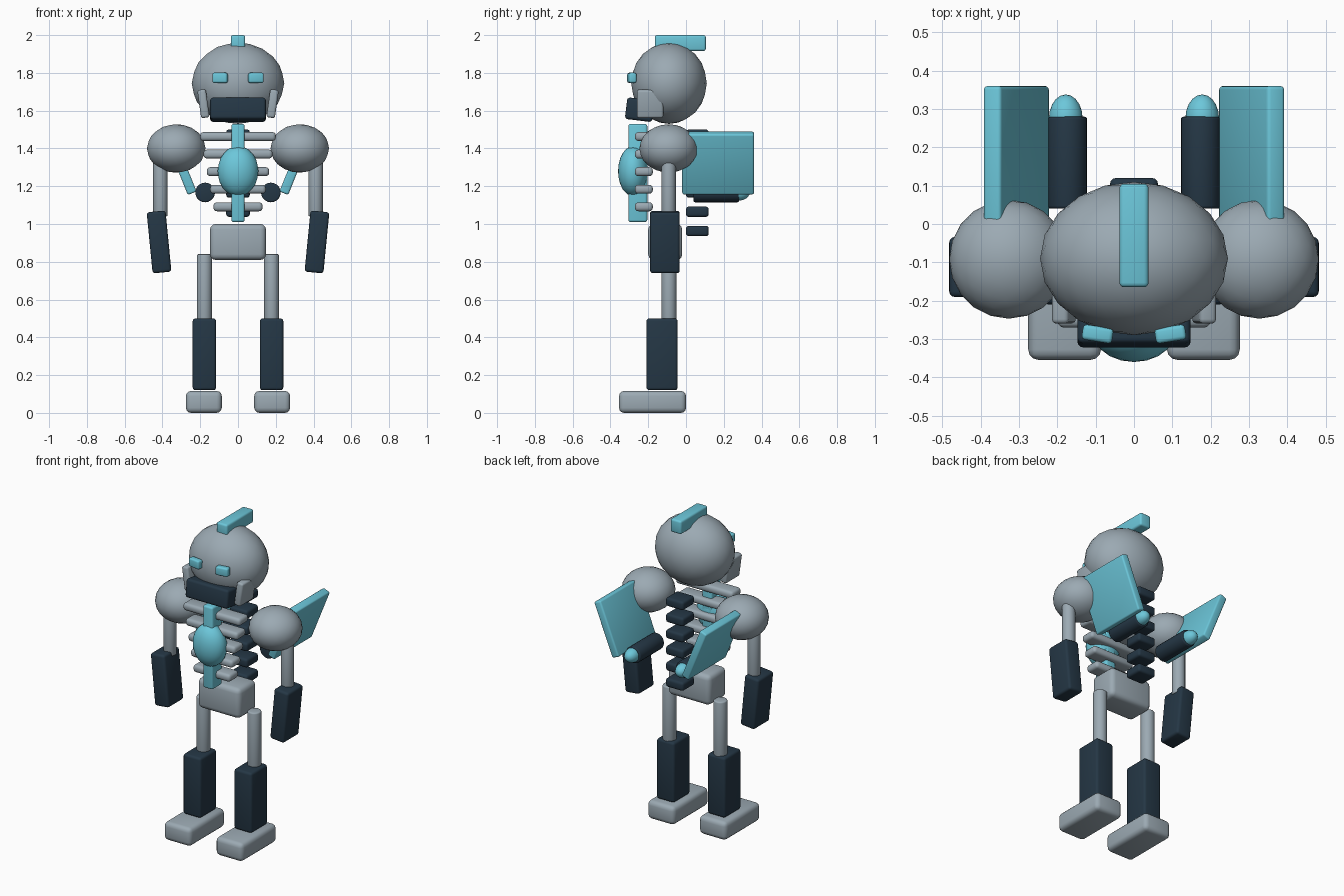
import bpy
from math import radians

if "Cube" in bpy.data.objects:
    bpy.data.objects.remove(bpy.data.objects["Cube"], do_unlink=True)


def make_material(name, rgb):
    mat = bpy.data.materials.new(name)
    mat.use_nodes = True
    mat.diffuse_color = (*rgb, 1)
    mat.node_tree.nodes["Principled BSDF"].inputs["Base Color"].default_value = (*rgb, 1)
    return mat


GREY = make_material("bone grey", (0.33, 0.40, 0.45))
CYAN = make_material("bright cyan", (0.15, 0.57, 0.70))
NAVY = make_material("dark navy", (0.018, 0.038, 0.060))


def finish(name, mat, size, bevel=0.0):
    """Scale, optionally round the edges, shade and colour the active primitive."""
    ob = bpy.context.object
    ob.name = ob.data.name = name
    ob.scale = size
    bpy.ops.object.transform_apply(location=False, rotation=False, scale=True)
    if bevel:
        mod = ob.modifiers.new("rounded edges", 'BEVEL')
        mod.width, mod.segments = bevel, 3
        mod.limit_method, mod.angle_limit = 'ANGLE', radians(40)
        bpy.ops.object.modifier_apply(modifier=mod.name)
    bpy.ops.object.shade_smooth_by_angle(angle=radians(40))
    ob.data.materials.append(mat)
    return ob


def box(name, mat, loc, size, rot=(0, 0, 0), bevel=0.015):
    bpy.ops.mesh.primitive_cube_add(size=1, location=loc, rotation=[radians(a) for a in rot])
    return finish(name, mat, size, bevel)


def ball(name, mat, loc, radii):
    bpy.ops.mesh.primitive_ico_sphere_add(subdivisions=3, radius=1, location=loc)
    return finish(name, mat, radii)


def rod(name, mat, loc, radius, length, rot=(0, 0, 0), bevel=0.008):
    bpy.ops.mesh.primitive_cylinder_add(vertices=20, radius=1, depth=1, location=loc,
                                        rotation=[radians(a) for a in rot])
    return finish(name, mat, (radius, radius, length), bevel)


# Head
ball("head", GREY, (0, -0.09, 1.745), (0.245, 0.2, 0.215))
box("head_crest", CYAN, (0, -0.03, 1.958), (0.076, 0.27, 0.084), bevel=0.012)
box("jaw", NAVY, (0, -0.245, 1.605), (0.295, 0.145, 0.115), rot=(-7, 0, 0))

# Chest
box("sternum", CYAN, (0, -0.255, 1.27), (0.07, 0.1, 0.52), bevel=0.012)
ball("chest_core", CYAN, (0, -0.28, 1.28), (0.108, 0.08, 0.133))
for i in range(5):
    box(f"rib_{i + 1}", GREY, (0, -0.223, 1.463 - 0.093 * i),
        (0.4 - 0.035 * i, 0.095, 0.047), bevel=0.018)

# Spine and pelvis
for i in range(6):
    box(f"vertebra_{i + 1}", NAVY, (0, 0.06, 0.963 + 0.102 * i), (0.125, 0.12, 0.055))
box("pelvis", GREY, (0, -0.11, 0.905), (0.297, 0.18, 0.19), bevel=0.03)

# Paired parts
for side, s in (("left", 1), ("right", -1)):
    # Face
    box(f"{side}_eye", CYAN, (0.095 * s, -0.287, 1.774), (0.08, 0.04, 0.054),
        rot=(0, 0, 9 * s), bevel=0.01)
    box(f"{side}_cheek_guard", GREY, (0.183 * s, -0.19, 1.637), (0.045, 0.14, 0.15),
        rot=(0, 8 * s, 0), bevel=0.012)

    # Arm
    ball(f"{side}_shoulder", GREY, (0.327 * s, -0.092, 1.4), (0.155, 0.155, 0.128))
    rod(f"{side}_upper_arm", GREY, (0.411 * s, -0.092, 1.2), 0.038, 0.32)
    box(f"{side}_forearm", NAVY, (0.418 * s, -0.112, 0.905), (0.1, 0.157, 0.325),
        rot=(0, 5.6 * s, 0))

    # Leg
    rod(f"{side}_thigh", GREY, (0.178 * s, -0.09, 0.65), 0.04, 0.38)
    box(f"{side}_shin", NAVY, (0.178 * s, -0.127, 0.31), (0.124, 0.165, 0.38))
    box(f"{side}_foot", GREY, (0.181 * s, -0.177, 0.058), (0.19, 0.355, 0.116), bevel=0.027)

    # Back wing and thruster
    box(f"{side}_wing", CYAN, (0.307 * s, 0.17, 1.323), (0.05, 0.38, 0.345),
        rot=(0, 22 * s, 0), bevel=0.01)
    rod(f"{side}_thruster", NAVY, (0.174 * s, 0.16, 1.167), 0.052, 0.24, rot=(90, 0, 0))
    ball(f"{side}_thruster_tip", CYAN, (0.178 * s, 0.275, 1.167), (0.044, 0.063, 0.044))
